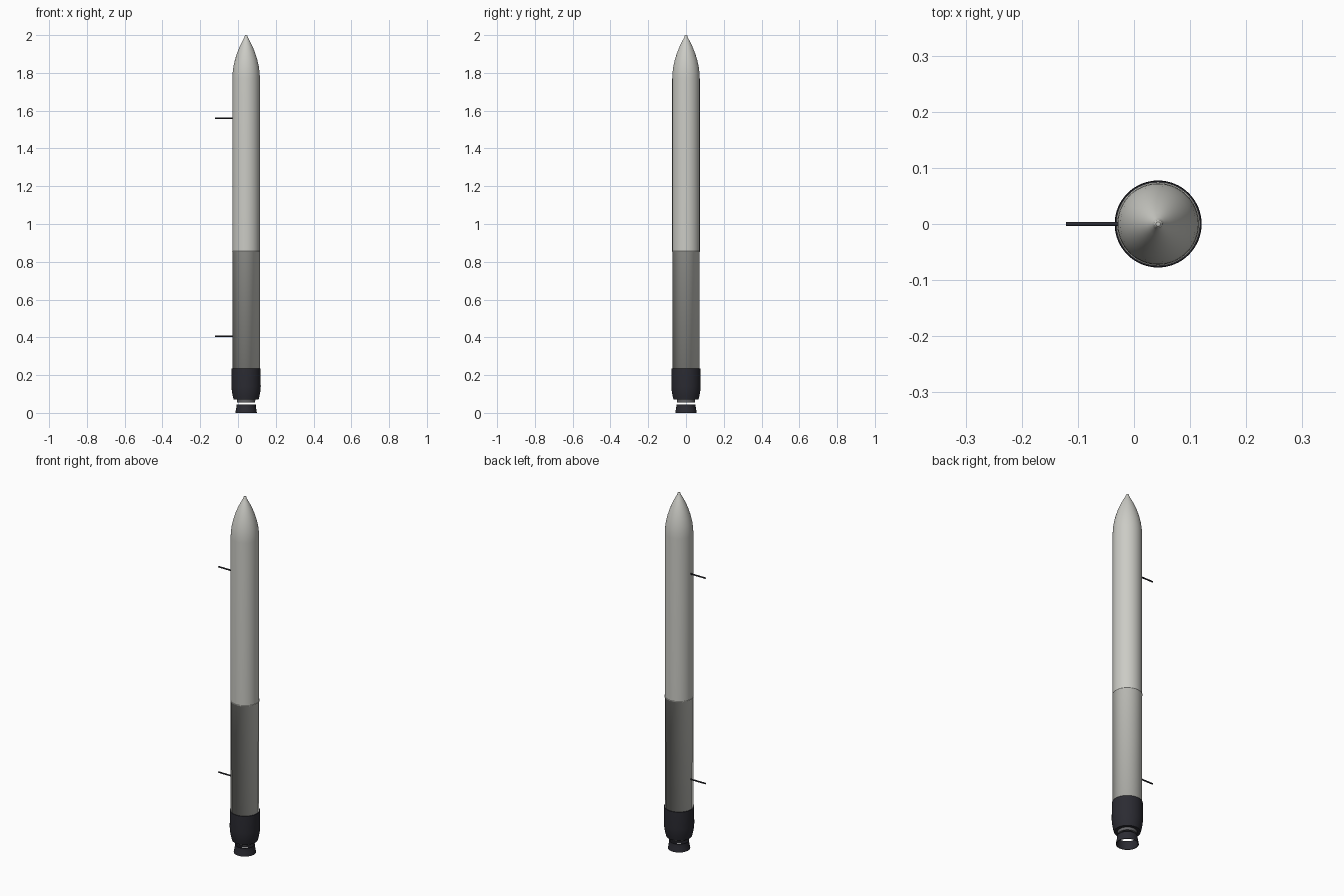
import bpy, bmesh, math

if "Cube" in bpy.data.objects:
    bpy.data.objects.remove(bpy.data.objects["Cube"])

CX = 0.043   # rocket axis, offset so the struts balance the width
SEG = 64


def material(name, rgb):
    m = bpy.data.materials.new(name)
    m.diffuse_color = (*rgb, 1)
    m.use_nodes = True
    m.node_tree.nodes["Principled BSDF"].inputs["Base Color"].default_value = m.diffuse_color
    return m


white = material("hull grey white", (0.60, 0.60, 0.56))
black = material("charcoal", (0.024, 0.024, 0.032))
grey = material("engine grey", (0.13, 0.13, 0.14))


def lathe(name, profile, mat, angle=35, closed=False):
    """Spin (radius, height) points around the rocket axis."""
    bm = bmesh.new()
    rings = []
    for r, z in profile:
        if r == 0:
            rings.append([bm.verts.new((0, 0, z))] * SEG)
        else:
            rings.append([bm.verts.new((r * math.cos(a), r * math.sin(a), z))
                          for a in (2 * math.pi * i / SEG for i in range(SEG))])
    pairs = list(zip(rings, rings[1:]))
    if closed:
        pairs.append((rings[-1], rings[0]))
    for lo, hi in pairs:
        for i in range(SEG):
            j = (i + 1) % SEG
            quad = list(dict.fromkeys((lo[i], lo[j], hi[j], hi[i])))
            bm.faces.new(quad)
    bmesh.ops.recalc_face_normals(bm, faces=bm.faces)
    return finish(name, bm, mat, angle)


def finish(name, bm, mat, angle):
    me = bpy.data.meshes.new(name)
    bm.to_mesh(me)
    bm.free()
    ob = bpy.data.objects.new(name, me)
    bpy.context.collection.objects.link(ob)
    ob.location.x = CX
    me.materials.append(mat)
    bpy.ops.object.select_all(action='DESELECT')
    ob.select_set(True)
    bpy.context.view_layer.objects.active = ob
    bpy.ops.object.shade_smooth_by_angle(angle=math.radians(angle))
    return ob


# Lower stage, softly shaded into the small lip below the seam
lower = [(0, 0.2), (0.0725, 0.2), (0.0725, 0.851), (0.0745, 0.852)]
lathe("lower_stage", lower, white, 100)

# Upper stage with ogive nose and blunt tip
upper = [(0, 0.852), (0.0745, 0.852), (0.0745, 0.855), (0.0728, 0.856), (0.0728, 1.77),
         (0.0715, 1.80), (0.067, 1.835), (0.059, 1.87), (0.048, 1.905),
         (0.034, 1.94), (0.020, 1.968), (0.011, 1.984), (0.0085, 1.99),
         (0.0075, 1.996), (0.004, 2.0), (0, 2.0)]
lathe("upper_stage_and_nose", upper, white)

# Dark engine skirt, tapering at the bottom
skirt = [(0, 0.07), (0.066, 0.07), (0.071, 0.09), (0.0755, 0.115),
         (0.0775, 0.14), (0.0765, 0.235), (0.0725, 0.235)]
lathe("engine_skirt", skirt, black)

# Engine mount ring under the skirt
mount = [(0.036, 0.056), (0.047, 0.056), (0.049, 0.071), (0.036, 0.071)]
lathe("engine_mount_ring", mount, grey, closed=True)

# Open flared nozzle below the mount
nozzle = [(0.057, 0.0), (0.054, 0.018), (0.051, 0.033), (0.051, 0.044),
          (0.047, 0.044), (0.047, 0.033), (0.053, 0.0)]
lathe("engine_nozzle", nozzle, black, closed=True)

# Two side rods reaching left from the hull
for label, z in (("lower", 0.405), ("upper", 1.56)):
    bpy.ops.mesh.primitive_cylinder_add(
        vertices=12, radius=0.004, depth=0.1,
        location=(-0.071, 0, z), rotation=(0, math.pi / 2, 0))
    rod = bpy.context.object
    rod.name = label + "_side_rod"
    rod.data.materials.append(black)
    bpy.ops.object.shade_smooth_by_angle(angle=math.radians(40))
